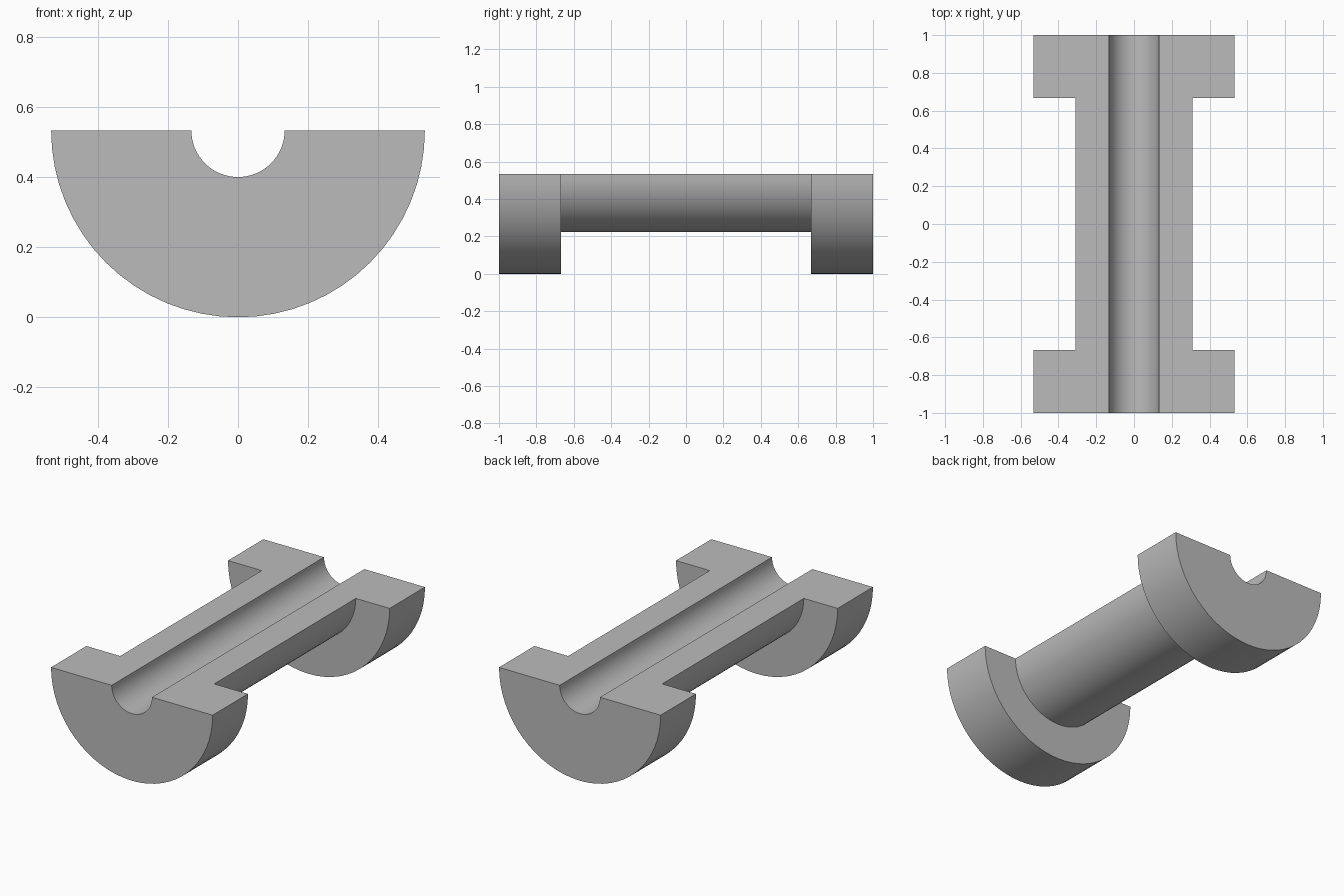
import bpy
import bmesh
from math import pi, sin, cos, radians

cube = bpy.data.objects.get("Cube")
if cube:
    bpy.data.objects.remove(cube, do_unlink=True)

OUTER, SHAFT, BORE = 0.533, 0.31, 0.133   # radii
END, STEP = 1.0, 0.667                    # half length, inner flange face
SEGMENTS = 32                             # sides in the half turn

grey = bpy.data.materials.new("plain grey")
grey.use_nodes = True
colour = (0.5, 0.5, 0.5, 1)
grey.diffuse_color = colour
grey.node_tree.nodes["Principled BSDF"].inputs["Base Color"].default_value = colour

# Closed half-section of the flanged sleeve: (radius, y)
section = [(BORE, -END), (OUTER, -END), (OUTER, -STEP), (SHAFT, -STEP),
           (SHAFT, STEP), (OUTER, STEP), (OUTER, END), (BORE, END)]

# Sweep the section half a turn under the flat top
bm = bmesh.new()
rings = []
for i in range(SEGMENTS + 1):
    a = pi * i / SEGMENTS
    rings.append([bm.verts.new((r * cos(a), y, OUTER - r * sin(a)))
                  for r, y in section])
for a, b in zip(rings, rings[1:]):
    for j in range(len(section)):
        k = (j + 1) % len(section)
        bm.faces.new((a[j], a[k], b[k], b[j]))

# Flat top faces on either side of the bore
bm.faces.new(rings[0])
bm.faces.new(rings[-1])
bmesh.ops.recalc_face_normals(bm, faces=bm.faces)

mesh = bpy.data.meshes.new("half_flanged_sleeve")
bm.to_mesh(mesh)
bm.free()
mesh.materials.append(grey)
sleeve = bpy.data.objects.new("half_flanged_sleeve", mesh)
bpy.context.collection.objects.link(sleeve)

# Smooth curved walls, sharp rims
bpy.ops.object.select_all(action='DESELECT')
sleeve.select_set(True)
bpy.context.view_layer.objects.active = sleeve
bpy.ops.object.shade_smooth_by_angle(angle=radians(30))
